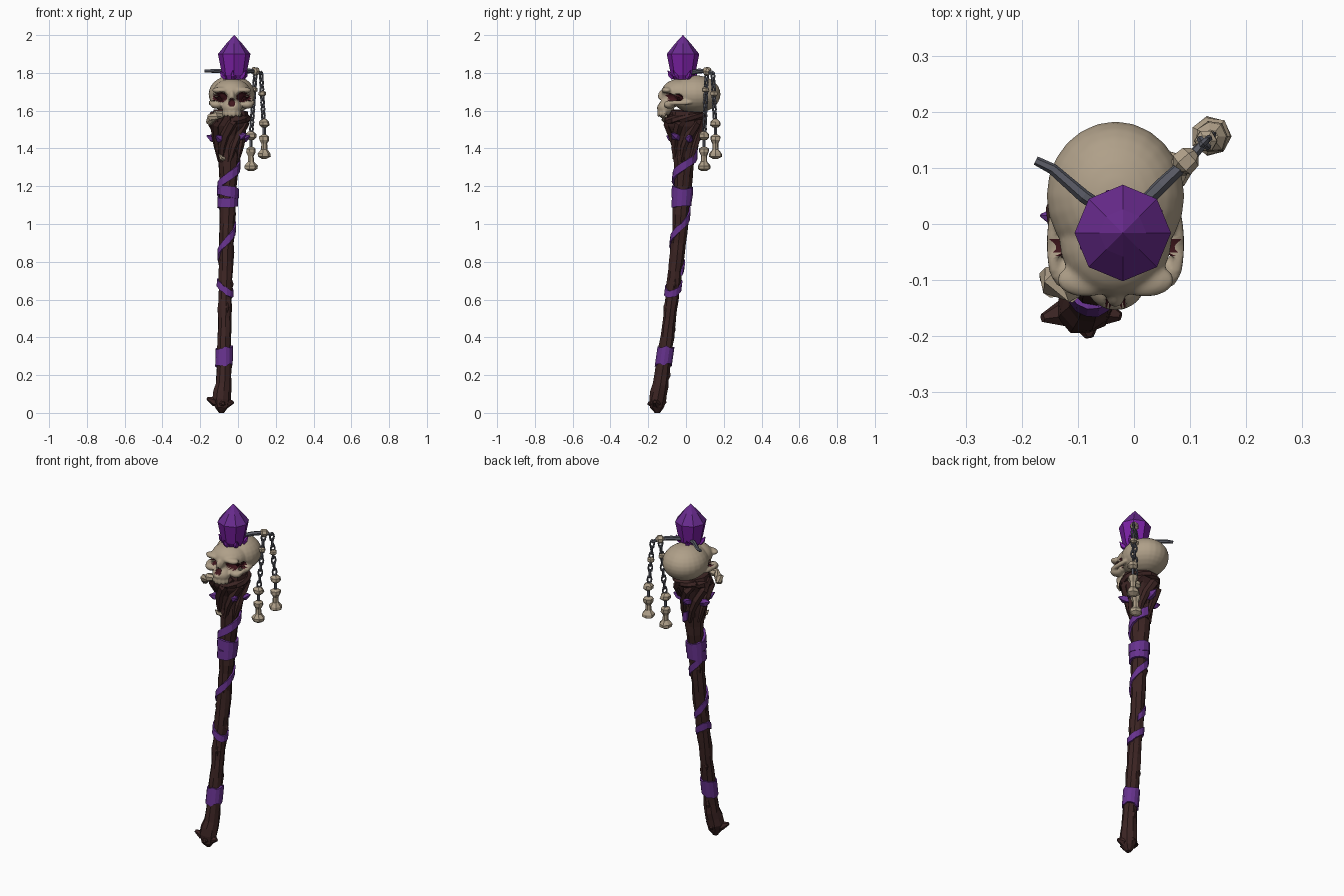
import bpy, bmesh, math, random
from mathutils import Vector, Matrix

if "Cube" in bpy.data.objects:
    bpy.data.objects.remove(bpy.data.objects["Cube"])

random.seed(4)
Z = Vector((0, 0, 1))


def material(name, rgb):
    m = bpy.data.materials.new(name)
    m.diffuse_color = (*rgb, 1)
    m.use_nodes = True
    m.node_tree.nodes["Principled BSDF"].inputs["Base Color"].default_value = m.diffuse_color
    return m


WOOD = material("dark wood", (0.045, 0.018, 0.017))
CLOTH = material("purple cloth", (0.135, 0.032, 0.27))
GEM = material("bright crystal", (0.20, 0.015, 0.38))
GEM_TOP = material("crystal tip", (0.14, 0.024, 0.27))
BONE = material("bone", (0.43, 0.35, 0.25))
METAL = material("grey metal", (0.10, 0.105, 0.13))
SOCKET = material("dark socket", (0.05, 0.008, 0.012))


def make(name, bm, *mats, smooth=False):
    bmesh.ops.recalc_face_normals(bm, faces=bm.faces[:])
    me = bpy.data.meshes.new(name)
    for f in bm.faces:
        f.smooth = smooth
    bm.to_mesh(me)
    bm.free()
    for m in mats:
        me.materials.append(m)
    ob = bpy.data.objects.new(name, me)
    bpy.context.collection.objects.link(ob)
    return ob


def tube(name, pts, radii, mat, sides=7, jitter=0.0):
    """Rings of varying radius along a path, closed at both ends."""
    pts = [Vector(p) for p in pts]
    bm = bmesh.new()
    rings = []
    for i, (p, r) in enumerate(zip(pts, radii)):
        t = pts[min(i + 1, len(pts) - 1)] - pts[max(i - 1, 0)]
        q = Z.rotation_difference(t.normalized())
        ring = []
        for k in range(sides):
            a = math.tau * k / sides
            rr = r * (1 + random.uniform(-jitter, jitter))
            ring.append(bm.verts.new(p + q @ Vector((rr * math.cos(a), rr * math.sin(a), 0))))
        rings.append(ring)
    for a, b in zip(rings, rings[1:]):
        for k in range(sides):
            j = (k + 1) % sides
            bm.faces.new((a[k], a[j], b[j], b[k]))
    bm.faces.new(rings[0][::-1])
    bm.faces.new(rings[-1])
    return make(name, bm, mat)


# Leaning staff axis: z, x, y, radius
AXIS = [(0, -.088, -.15, .014), (.03, -.088, -.152, .038), (.08, -.088, -.15, .05),
        (.15, -.078, -.135, .042), (.22, -.075, -.125, .040), (.3, -.073, -.112, .037),
        (.6, -.07, -.075, .037), (.8, -.063, -.05, .038), (1.0, -.058, -.03, .041),
        (1.2, -.052, -.018, .047), (1.3, -.05, -.008, .052), (1.45, -.05, -.005, .062)]


def axis(z):
    for a, b in zip(AXIS, AXIS[1:]):
        if z <= b[0]:
            t = (z - a[0]) / (b[0] - a[0])
            return [u + (v - u) * t for u, v in zip(a, b)]
    return AXIS[-1]


def around(z, deg, r):
    _, x, y, _ = axis(z)
    a = math.radians(deg)
    return Vector((x + r * math.cos(a), y + r * math.sin(a), z))


# Shaft
zs = [0, .03, .07, .11] + [.15 + .05 * i for i in range(27)]
tube("staff_shaft", [axis(z)[1:3] + [z] for z in zs], [axis(z)[3] for z in zs], WOOD, 9, .09)

# Root spurs at the foot
for i, tip in enumerate([(-.163, -.168, .078), (-.024, -.165, .058), (-.08, -.202, .05), (-.09, -.105, .06)]):
    base = Vector((-.088, -.15, .065))
    mid = base.lerp(Vector(tip), .55) - Z * .012
    tube(f"foot_spur_{i}", [base, mid, tip], [.034, .024, .008], WOOD, 6)

# Knots along the shaft
for i in range(9):
    z, a = .2 + i * .12, random.uniform(0, 360)
    tube(f"knot_{i}", [around(z + d, a, axis(z)[3] * .8) for d in (-.03, 0, .03)],
         [.006, .015, .005], WOOD, 5)


def strap(name, zfun, a0, a1, width, lift=.008):
    """Cloth ribbon wound on the shaft between two angles."""
    bm = bmesh.new()
    n = max(8, int((a1 - a0) / 25))
    prev = first = None
    for i in range(n + 1):
        a = a0 + (a1 - a0) * i / n
        z = zfun(a)
        h = width / 2 * random.uniform(.85, 1.12)
        r = axis(z)[3]
        cur = [bm.verts.new(around(z + s * h, a, r + o))
               for s, o in ((-1, -.012), (-1, lift), (1, lift), (1, -.012))]
        if prev:
            for k in range(4):
                j = (k + 1) % 4
                bm.faces.new((prev[k], prev[j], cur[j], cur[k]))
        first = first or cur
        prev = cur
    bm.faces.new(first)
    bm.faces.new(prev)
    make(name, bm, CLOTH)


def tilted(z, amp, phase):
    return lambda a: z + amp * math.cos(math.radians(a - phase))


strap("foot_band", tilted(.298, .006, 0), 0, 360, .095, .009)
strap("low_band", tilted(.66, .032, 160), 0, 360, .04)
strap("long_wrap", lambda a: .77 + (a - 90) * .28 / 360, 60, 520, .042)
strap("grip_band_low", tilted(1.118, .006, 60), 0, 360, .055, .010)
strap("grip_band_high", tilted(1.17, .010, 200), 0, 360, .055, .012)
strap("upper_wrap", lambda a: 1.19 + (a - 180) * .24 / 360, 160, 450, .05, .011)

# Gnarled cup under the skull
tube("cup", [(-.05, -.005, 1.36), (-.048, -.005, 1.42), (-.046, -.006, 1.47), (-.043, -.008, 1.52),
             (-.042, -.008, 1.56), (-.04, -.005, 1.60)], [.054, .06, .068, .088, .098, .088], WOOD, 11, .07)
for i in range(6):
    a = i * 60 + 15
    path = [around(1.33, a - 40, .048), around(1.41, a - 20, .06), around(1.47, a, .07),
            around(1.53, a + 25, .09), around(1.585, a + 60, .088)]
    tube(f"cup_root_{i}", path, [.012, .02, .024, .026, .016], WOOD, 6, .1)
rim = [around(1.56, a, .092) + Vector((.008, 0, .012 * math.sin(math.radians(a)))) for a in range(-90, 260, 25)]
tube("cup_rim", rim, [.02] * len(rim), WOOD, 6, .12)

# Small crystals and a bone splinter around the cup
for i, a in enumerate((235, 322, 15, 95, 170)):
    z = 1.455 + .012 * (i % 2)
    tube(f"cup_crystal_{i}", [around(z - .012, a, .055), around(z, a, .09), around(z + .012, a, .118)],
         [.02, .022, .003], CLOTH, 5)
tube("bone_splinter", [around(1.345, 240, .045), around(1.35, 235, .068), around(1.37, 230, .08)],
     [.014, .012, .003], BONE, 5)

# Skull: overlapping ellipsoids fused by a voxel remesh
CX = -.033
bm = bmesh.new()


def blob(c, r, mirror=False):
    for s in ((1, -1) if mirror else (1,)):
        bmesh.ops.create_uvsphere(bm, u_segments=24, v_segments=14, radius=1,
                                  matrix=Matrix.Translation((CX + s * c[0], c[1], c[2]))
                                  @ Matrix.Diagonal((*r, 1)))


blob((0, .05, 1.687), (.123, .133, .1))                 # cranium
blob((0, -.03, 1.697), (.1, .1, .072))                  # forehead
blob((.053, -.1, 1.708), (.052, .03, .018), True)       # brows
blob((.08, -.088, 1.632), (.034, .03, .022), True)      # cheeks
blob((.110, -.035, 1.642), (.013, .065, .014), True)    # cheek arches
blob((0, -.108, 1.617), (.052, .046, .042))             # upper jaw
blob((0, -.125, 1.675), (.017, .024, .034))             # nose bridge
for deg in (-75, -45, -15, 15, 45, 75):                 # teeth
    a = math.radians(deg)
    blob((.043 * math.sin(a), -.105 - .04 * math.cos(a), 1.585), (.010, .010, .02))
rough = make("skull_base", bm, BONE)
mod = rough.modifiers.new("fuse", 'REMESH')
mod.mode = 'VOXEL'
mod.voxel_size = .006
mod = rough.modifiers.new("soften", 'SMOOTH')
mod.iterations = 3
deps = bpy.context.evaluated_depsgraph_get()
fused = bpy.data.meshes.new_from_object(rough.evaluated_get(deps))
bpy.data.objects.remove(rough)


def hollow(co):
    """Direction and strength (0..1) of the socket that covers a point."""
    x, y, z = co.x - CX, co.y, co.z
    best = (Vector(), 0)
    if y < -.05:
        eye = 1 - ((abs(x) - .056) / .036) ** 2 - ((z - 1.672) / .028) ** 2
        wide = .008 + .014 * max(0, min(1, (1.672 - z) / .045))
        nose = 1 - (x / wide) ** 2 - ((z - 1.644) / .024) ** 2
        for s, d in ((eye, .055), (nose, .03)):
            if s > best[1]:
                best = (Vector((0, d, 0)), s)
    if abs(x) > .06 and best[1] <= 0:
        side = 1 - ((y + .042) / .028) ** 2 - ((z - 1.669) / .02) ** 2
        if side > 0:
            best = (Vector((-math.copysign(.03, x), 0, 0)), side)
    return best


bm = bmesh.new()
bm.from_mesh(fused)
for f in bm.faces:
    f.material_index = int(hollow(f.calc_center_median())[1] > .12)
for v in bm.verts:
    d, s = hollow(v.co)
    v.co += d * min(1, 2 * s)
make("skull", bm, BONE, SOCKET, smooth=True)
bpy.data.meshes.remove(fused)

# Tusk on the left of the jaw
tube("tusk", [(-.085, -.1, 1.58), (-.115, -.118, 1.578), (-.142, -.108, 1.56), (-.153, -.09, 1.535)],
     [.02, .024, .026, .018], BONE, 7)

# Crown crystal, tip in a darker tone
gem = tube("crown_crystal", [(-.02, -.016, z) for z in (1.765, 1.79, 1.9, 1.955, 2.0)],
           [.05, .064, .086, .042, .001], GEM, 8)
gem.data.materials.append(GEM_TOP)
for p in gem.data.polygons:
    p.material_index = int(p.center.z > 1.9)
for i, a in enumerate((30, 110, 200, 265, 320)):
    c, s = math.cos(math.radians(a)), math.sin(math.radians(a))
    tube(f"crown_shard_{i}", [(-.02 + r * c, -.016 + r * s, z) for r, z in ((.05, 1.775), (.068, 1.79), (.08, 1.812))],
         [.016, .013, .002], GEM, 5)

# Metal prongs behind the crystal
tube("left_prong", [(-.03, .01, 1.80), (-.09, .05, 1.81), (-.145, .098, 1.81), (-.175, .113, 1.81)],
     [.012, .012, .010, .008], METAL, 6)
tube("right_prong", [(0, .02, 1.80), (.05, .07, 1.81), (.095, .112, 1.81), (.125, .145, 1.795)],
     [.012, .013, .011, .008], METAL, 6)
tube("prong_knuckle", [(.078, .1, 1.805), (.085, .106, 1.808), (.1, .12, 1.808), (.107, .126, 1.805)],
     [.012, .024, .022, .012], BONE, 7)


def chain(name, top, bottom):
    top, bottom = Vector(top), Vector(bottom)
    n = round((top - bottom).length / .034)
    for i in range(n):
        bpy.ops.mesh.primitive_torus_add(major_segments=8, minor_segments=5, major_radius=.013, minor_radius=.006,
                                         location=top.lerp(bottom, (i + .5) / n),
                                         rotation=(math.pi / 2, 0, math.pi / 4 + (i % 2) * math.pi / 2))
        ob = bpy.context.object
        ob.name = f"{name}_link_{i}"
        ob.scale = (.85, 1.6, 1)
        ob.data.materials.append(METAL)


def hanging_bone(name, x, y, z):
    prof = [(0, .014), (.012, .034), (.028, .035), (.05, .017), (.08, .016), (.1, .027), (.118, .027), (.128, .012)]
    tube(name, [(x, y, z + h) for h, _ in prof], [r for _, r in prof], BONE, 7, .1)
    prof = [(.165, .014), (.178, .03), (.196, .028), (.21, .013)]
    tube(name + "_bead", [(x, y, z + h) for h, _ in prof], [r for _, r in prof], BONE, 7, .12)
    tube(name + "_pin", [(x, y, z + h) for h in (.12, .17)], [.009, .009], METAL, 5)


chain("inner_chain", (.092, .11, 1.80), (.07, .097, 1.485))
hanging_bone("inner_bone", .068, .095, 1.28)
chain("outer_chain", (.122, .142, 1.80), (.135, .153, 1.555))
hanging_bone("outer_bone", .138, .156, 1.345)
for i, p in enumerate([(.083, .105, 1.71), (.128, .148, 1.69)]):
    tube(f"chain_bead_{i}", [(p[0], p[1], p[2] + h) for h in (-.014, -.006, .008, .015)],
         [.01, .021, .02, .01], BONE, 6)
